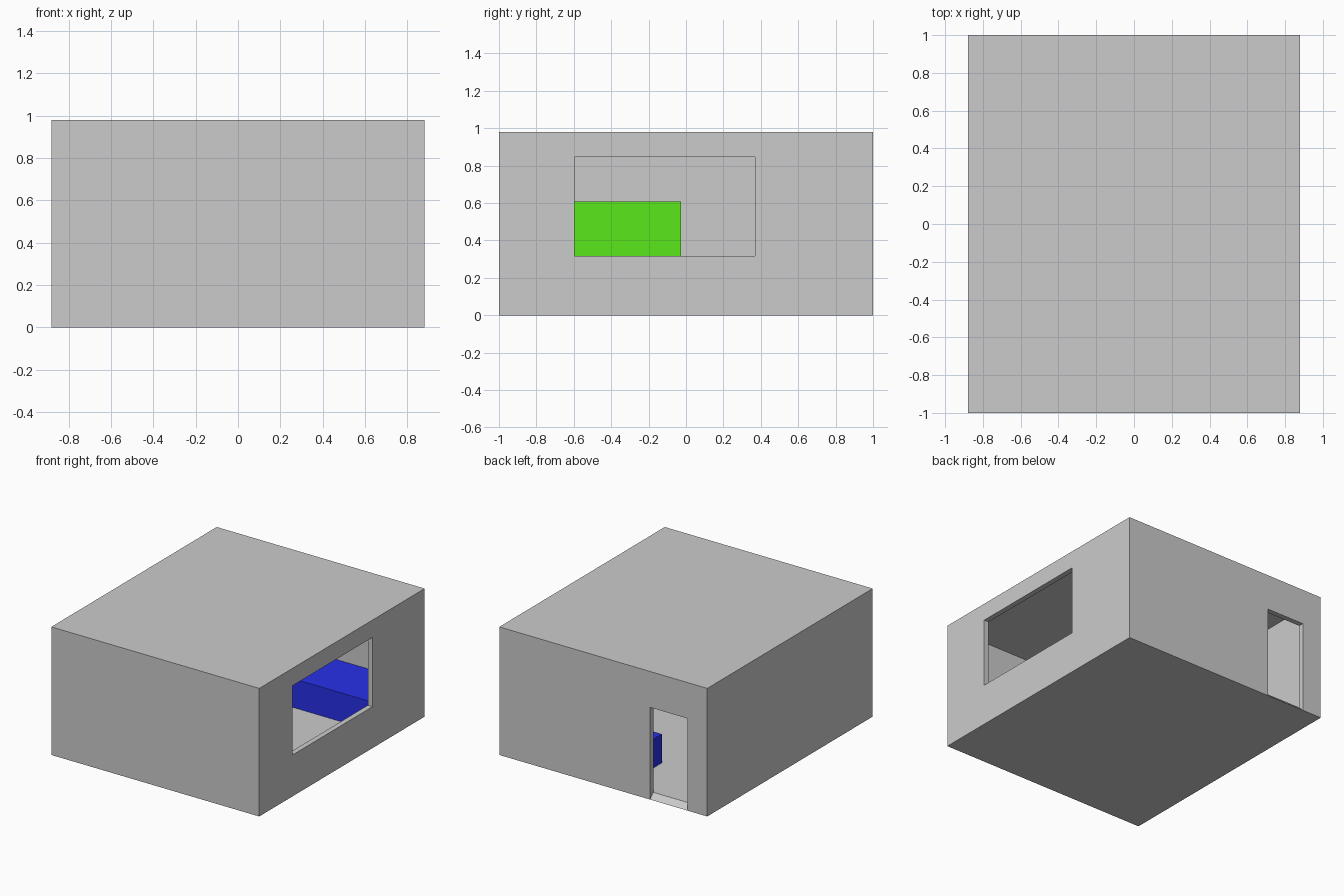
import bpy

if "Cube" in bpy.data.objects:
    bpy.data.objects.remove(bpy.data.objects["Cube"])

T = 0.04                      # wall, floor and ceiling thickness
X, Y, H = 0.88, 1.0, 0.98     # outer half width, half depth, height


def material(name, color):
    mat = bpy.data.materials.new(name)
    mat.diffuse_color = color
    mat.use_nodes = True
    mat.node_tree.nodes["Principled BSDF"].inputs["Base Color"].default_value = mat.diffuse_color
    return mat


def prism(name, profile, x0, x1, mat=None):
    """Extrude a (y, z) profile from x0 to x1."""
    n = len(profile)
    verts = [(x, y, z) for x in (x0, x1) for y, z in profile]
    faces = [tuple(reversed(range(n))), tuple(range(n, 2 * n))]
    faces += [(i, (i + 1) % n, n + (i + 1) % n, n + i) for i in range(n)]
    mesh = bpy.data.meshes.new(name)
    mesh.from_pydata(verts, [], faces)
    obj = bpy.data.objects.new(name, mesh)
    bpy.context.collection.objects.link(obj)
    if mat:
        mesh.materials.append(mat)
    return obj


def box(name, xs, ys, zs, mat=None):
    (y0, y1), (z0, z1) = ys, zs
    return prism(name, [(y0, z0), (y1, z0), (y1, z1), (y0, z1)], *xs, mat)


def cut(target, cutter):
    cutter.hide_render = True
    cutter.display_type = 'WIRE'
    mod = target.modifiers.new(cutter.name, 'BOOLEAN')
    mod.operation = 'DIFFERENCE'
    mod.solver = 'EXACT'
    mod.object = cutter


# Closed room shell, hollow inside
room = box("room_shell", (-X, X), (-Y, Y), (0, H))
cut(room, box("room_cavity_cutter", (-X + T, X - T), (-Y + T, Y - T), (T, H - T)))

# Window in the right wall
cut(room, box("window_cutter", (X - 2 * T, X + T), (-0.595, 0.37), (0.317, 0.847)))

# Doorway in the back wall, with a sloped threshold
door = [(Y - T - 0.01, T + 0.01), (Y + T, -T), (Y + T, 0.705), (Y - T - 0.01, 0.705)]
cut(room, prism("doorway_cutter", door, -0.715, -0.395))

# Low bed in the back right corner
box("bed", (-0.167, X - T), (0.53, Y - T), (T, 0.26),
    material("blue", (0.02, 0.03, 0.8, 1)))

# Cabinet in the front left corner
box("cabinet", (-X + T, -0.42), (-Y + T, -0.026), (T, 0.607),
    material("green", (0.1, 0.8, 0.01, 1)))
